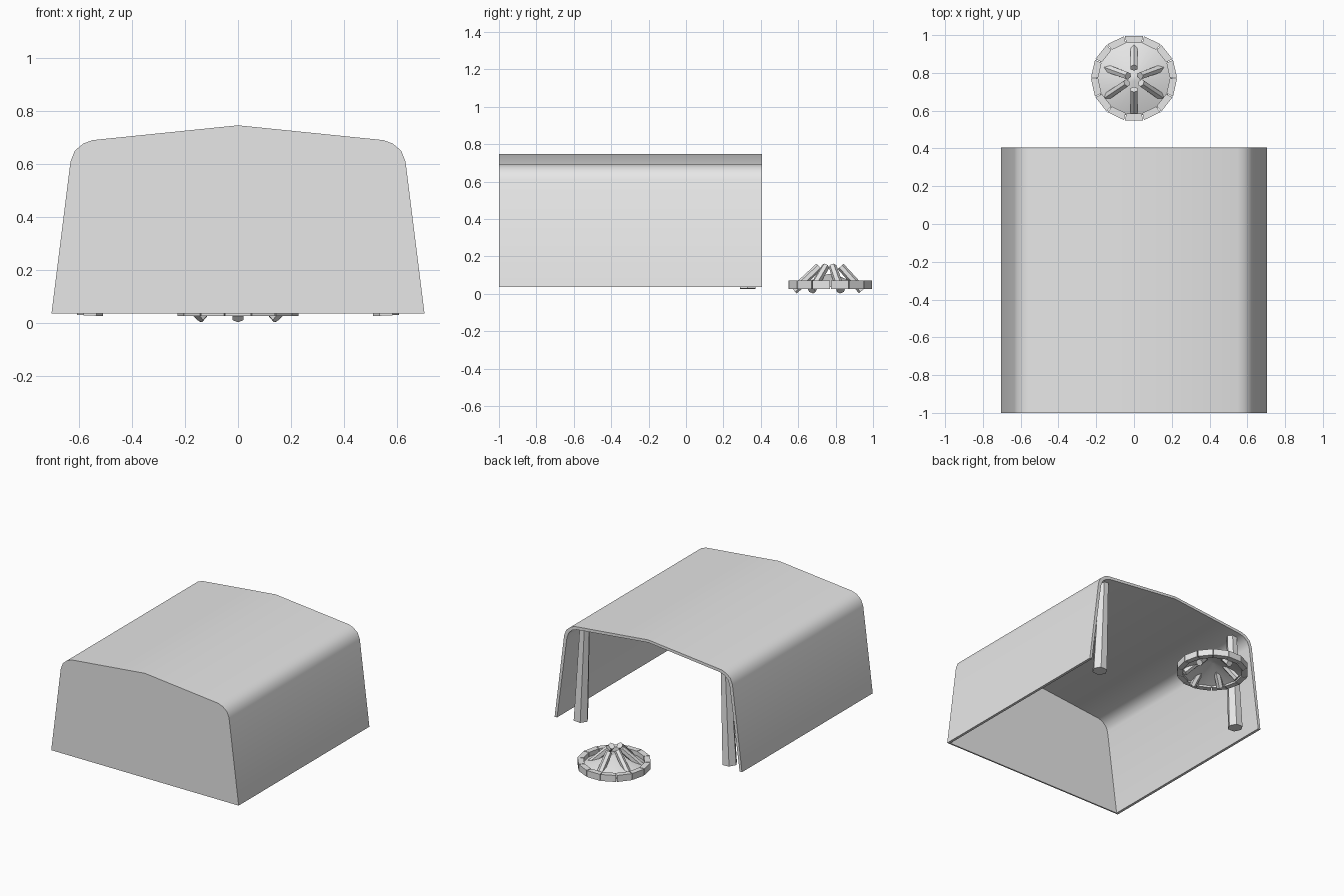
import bpy
import bmesh
from math import cos, sin, pi, radians
from mathutils import Vector

cube = bpy.data.objects.get("Cube")
if cube:
    bpy.data.objects.remove(cube, do_unlink=True)

grey = bpy.data.materials.new("plain_grey")
grey.use_nodes = True
colour = (0.8, 0.8, 0.8, 1)
grey.diffuse_color = colour
grey.node_tree.nodes["Principled BSDF"].inputs["Base Color"].default_value = colour


def finish(name, bm, smooth=False):
    bmesh.ops.recalc_face_normals(bm, faces=bm.faces)
    mesh = bpy.data.meshes.new(name)
    bm.to_mesh(mesh)
    bm.free()
    mesh.materials.append(grey)
    obj = bpy.data.objects.new(name, mesh)
    bpy.context.collection.objects.link(obj)
    if smooth:
        bpy.ops.object.select_all(action='DESELECT')
        obj.select_set(True)
        bpy.context.view_layer.objects.active = obj
        bpy.ops.object.shade_smooth_by_angle(angle=radians(30))
    return obj


def mirrored(half):
    """Full arch from the right foot over the ridge to the left foot."""
    return half + [(-x, z) for x, z in reversed(half[:-1])]


def extrude_profile(name, points, y0, y1, smooth=False):
    bm = bmesh.new()
    face = bm.faces.new([bm.verts.new((x, y0, z)) for x, z in points])
    ext = bmesh.ops.extrude_face_region(bm, geom=[face], use_keep_orig=True)
    moved = [v for v in ext["geom"] if isinstance(v, bmesh.types.BMVert)]
    bmesh.ops.translate(bm, verts=moved, vec=(0, y1 - y0, 0))
    return finish(name, bm, smooth)


def pole(name, foot, head, r_foot, r_head, sides=6):
    """Tapered prism running from foot to head."""
    foot, head = Vector(foot), Vector(head)
    axis = head - foot
    bm = bmesh.new()
    bmesh.ops.create_cone(bm, cap_ends=True, segments=sides, radius1=r_foot,
                          radius2=r_head, depth=axis.length)
    turn = axis.to_track_quat('Z', 'Y').to_matrix()
    bmesh.ops.rotate(bm, verts=bm.verts, matrix=turn)
    bmesh.ops.translate(bm, verts=bm.verts, vec=(foot + head) / 2)
    return finish(name, bm)


# Shelter cover: bent sheet with rounded shoulders and a low ridge
outer = mirrored([(0.705, 0.035), (0.633, 0.61), (0.617, 0.65),
                  (0.585, 0.677), (0.55, 0.69), (0, 0.746)])
inner = mirrored([(0.687, 0.035), (0.612, 0.6), (0.599, 0.634),
                  (0.572, 0.659), (0.54, 0.671), (0, 0.728)])
extrude_profile("shelter_cover", outer + inner[::-1], -1, 0.405, smooth=True)

# End wall closing the front
extrude_profile("front_wall", inner, -1, -0.99)

# Leaning posts at the open end
for side, label in ((1, "left"), (-1, "right")):
    pole(label + "_post", (side * 0.56, 0.33, 0.027), (side * 0.53, 0.33, 0.68),
         0.049, 0.034)

# Fire pit: ring of stones
PIT = Vector((0, 0.772, 0))
STONES = 14
bm = bmesh.new()
half = pi / STONES * 0.95
for i in range(STONES):
    mid = pi / 2 + 2 * pi * i / STONES
    corners = []
    for z in (0.026, 0.07):
        for r, a in ((0.19, -half), (0.228, -half), (0.228, half), (0.19, half)):
            corners.append(bm.verts.new(
                PIT + Vector((r * cos(mid + a), r * sin(mid + a), z))))
    low, high = corners[:4], corners[4:]
    bm.faces.new(low)
    bm.faces.new(high)
    for j in range(4):
        k = (j + 1) % 4
        bm.faces.new((low[j], low[k], high[k], high[j]))
finish("pit_stones", bm)

# Ash mound, hollow underneath
bm = bmesh.new()
bmesh.ops.create_cone(bm, cap_ends=False, segments=28, radius1=0.2,
                      radius2=0.015, depth=0.07)
bmesh.ops.holes_fill(bm, edges=[e for e in bm.edges if e.is_boundary
                                and e.verts[0].co.z > 0])
bmesh.ops.translate(bm, verts=bm.verts, vec=PIT + Vector((0, 0, 0.07)))
finish("ash_mound", bm, smooth=True)

# Firewood leaning inwards: angle, foot radius, head radius
logs = [(90, 0.17, 0.055), (160, 0.165, 0.035), (214, 0.18, 0.045),
        (270, 0.195, 0.06), (326, 0.18, 0.045), (20, 0.165, 0.035)]
for n, (deg, r_foot, r_head) in enumerate(logs, 1):
    out = Vector((cos(radians(deg)), sin(radians(deg)), 0))
    pole(f"firewood_{n}", PIT + out * r_foot + Vector((0, 0, 0.018)),
         PIT + out * r_head + Vector((0, 0, 0.146)), 0.023, 0.021)
